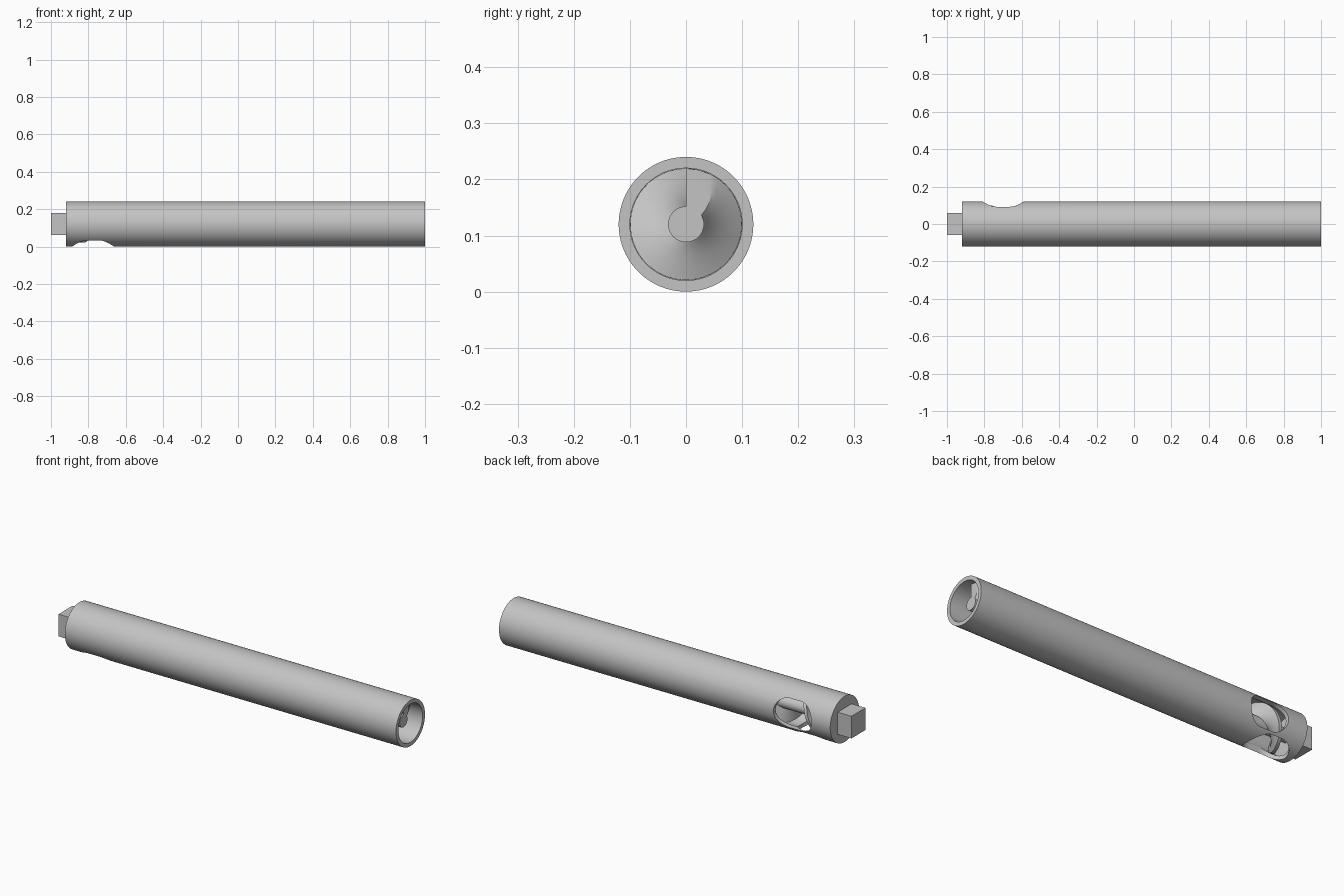
import bpy, bmesh
from math import pi, sin, cos, radians

if "Cube" in bpy.data.objects:
    bpy.data.objects.remove(bpy.data.objects["Cube"], do_unlink=True)

AXIS_Z = 0.12           # height of the centre line
TUBE_R, BORE_R, SHAFT_R = 0.12, 0.10, 0.032
WALL_X, FLOOR_X, SCREW_X, MOUTH_X = -0.92, -0.90, 0.96, 1.0
PITCH = 0.24

grey = bpy.data.materials.new("plain grey")
grey.use_nodes = True
grey.diffuse_color = (0.55, 0.55, 0.55, 1)
grey.node_tree.nodes["Principled BSDF"].inputs["Base Color"].default_value = grey.diffuse_color


def finish(bm, name, smooth=True):
    bmesh.ops.recalc_face_normals(bm, faces=bm.faces)
    mesh = bpy.data.meshes.new(name)
    bm.to_mesh(mesh)
    bm.free()
    mesh.materials.append(grey)
    obj = bpy.data.objects.new(name, mesh)
    bpy.context.collection.objects.link(obj)
    if smooth:
        shade(obj)
    return obj


def shade(obj):
    bpy.ops.object.select_all(action='DESELECT')
    obj.select_set(True)
    bpy.context.view_layer.objects.active = obj
    bpy.ops.object.shade_smooth_by_angle(angle=radians(30))


def polar(x, r, a):
    """Point at angle a from straight up, turning towards +y."""
    return (x, r * sin(a), AXIS_Z + r * cos(a))


def loft(rings, name):
    """Join closed rings of points and cap both ends."""
    bm = bmesh.new()
    rows = [[bm.verts.new(p) for p in ring] for ring in rings]
    n = len(rows[0])
    for a, b in zip(rows, rows[1:]):
        for i in range(n):
            bm.faces.new((a[i], a[(i + 1) % n], b[(i + 1) % n], b[i]))
    bm.faces.new(rows[0])
    bm.faces.new(rows[-1])
    return finish(bm, name)


def turned(profile, name, sides=96):
    return loft([[polar(x, r, 2 * pi * i / sides) for i in range(sides)]
                 for x, r in profile], name)


def slot_cutter(x, half_length, r, place):
    """Rounded slot prism; place maps (along, across, depth) to a point."""
    outline = []
    for side in (1, -1):
        for i in range(25):
            a = -pi / 2 + pi * i / 24
            outline.append((x + side * (half_length - r + r * cos(a)), side * r * sin(a)))
    return loft([[place(u, v, d) for u, v in outline] for d in (0.03, 0.2)], "slot_cutter")


# Tube closed at one end
tube = turned([(FLOOR_X, BORE_R), (MOUTH_X, BORE_R), (MOUTH_X, TUBE_R),
               (WALL_X, TUBE_R)], "tube")

# Feed slot in the back and discharge slot underneath
cutters = [
    slot_cutter(-0.70, 0.11, 0.077, lambda u, v, d: (u, d, AXIS_Z + v)),
    slot_cutter(-0.775, 0.112, 0.083, lambda u, v, d: (u, v, AXIS_Z - d)),
]
for cutter in cutters:
    cutter.hide_render = True
    mod = tube.modifiers.new("slot", 'BOOLEAN')
    mod.operation, mod.solver, mod.object = 'DIFFERENCE', 'EXACT', cutter
    bpy.context.view_layer.objects.active = tube
    bpy.ops.object.modifier_apply(modifier=mod.name)
for cutter in cutters:
    bpy.data.objects.remove(cutter, do_unlink=True)
shade(tube)

# Screw shaft
turned([(FLOOR_X, SHAFT_R), (SCREW_X, SHAFT_R)], "screw_shaft", 48)

# Screw flight: a tapered sector twisted along the shaft
TIP_R, ROOT_R = BORE_R - 0.0005, SHAFT_R - 0.002
section = [(ROOT_R, 0), (TIP_R, 0), (TIP_R, radians(13))]
for i in range(7):
    t = i / 6
    section.append((TIP_R + (ROOT_R - TIP_R) * t, radians(26 + 34 * t)))
steps = int((SCREW_X - FLOOR_X) / PITCH * 48)
rings = []
for s in range(steps + 1):
    x = SCREW_X + (FLOOR_X - SCREW_X) * s / steps
    turn = 2 * pi * (SCREW_X - x) / PITCH
    rings.append([polar(x, r, a + turn) for r, a in section])
loft(rings, "screw_flight")

# Square drive peg
bm = bmesh.new()
bmesh.ops.create_cube(bm, size=1)
bmesh.ops.scale(bm, vec=(0.085, 0.116, 0.116), verts=bm.verts)
bmesh.ops.translate(bm, vec=(-0.9575, 0, AXIS_Z), verts=bm.verts)
finish(bm, "drive_peg", smooth=False)
